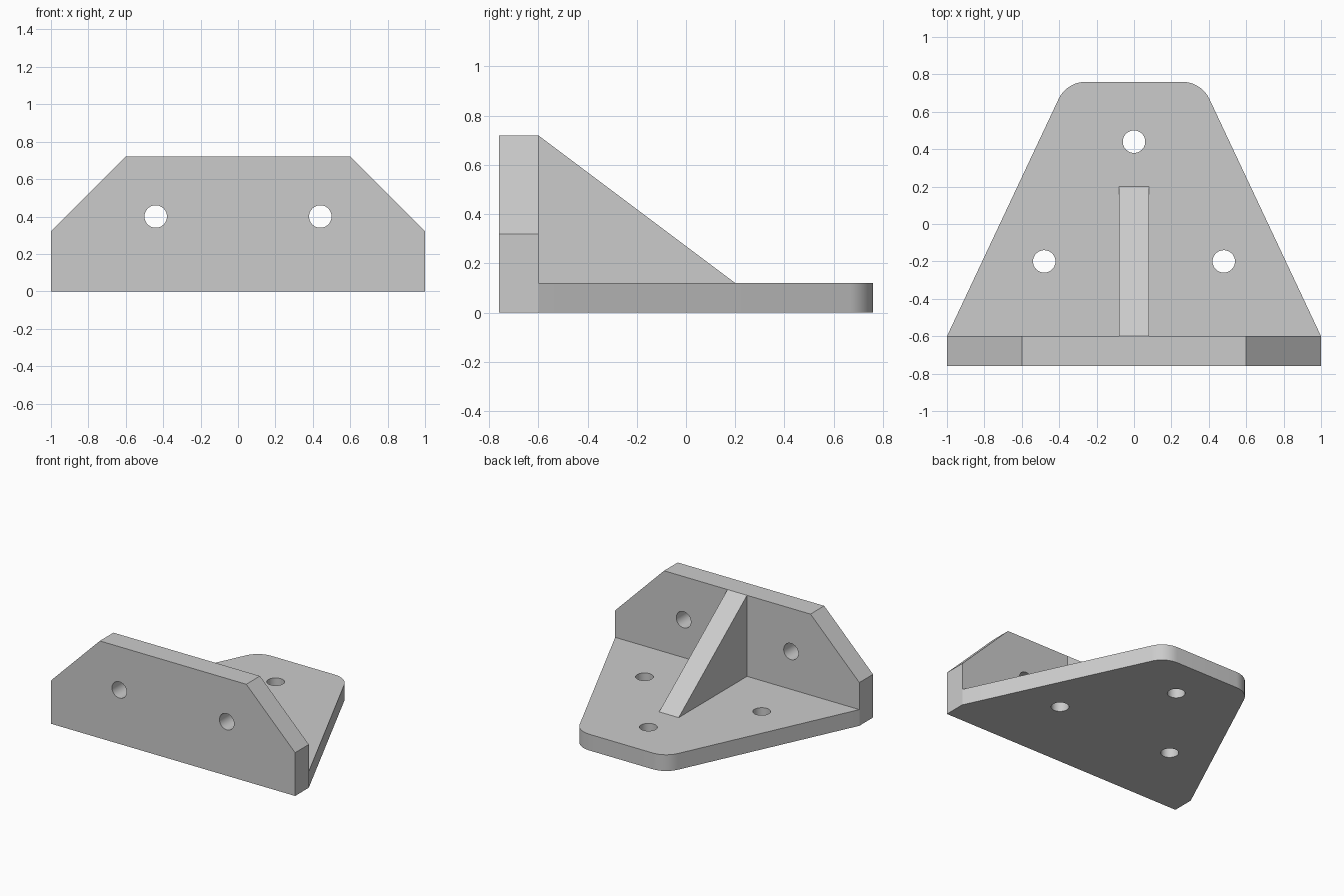
import bpy, bmesh, math
from mathutils import Vector

if "Cube" in bpy.data.objects:
    bpy.data.objects.remove(bpy.data.objects["Cube"], do_unlink=True)

grey = bpy.data.materials.new("plain_grey")
grey.use_nodes = True
grey.diffuse_color = (0.6, 0.6, 0.6, 1)
grey.node_tree.nodes["Principled BSDF"].inputs["Base Color"].default_value = grey.diffuse_color

BACK, INNER, FRONT = 0.76, -0.6, -0.76
THICK, HEIGHT, HOLE_R = 0.12, 0.72, 0.06


def prism(name, points, direction):
    """Extrude a closed outline along a direction."""
    bm = bmesh.new()
    face = bm.faces.new([bm.verts.new(p) for p in points])
    ext = bmesh.ops.extrude_face_region(bm, geom=[face], use_keep_orig=True)
    verts = [g for g in ext["geom"] if isinstance(g, bmesh.types.BMVert)]
    bmesh.ops.translate(bm, verts=verts, vec=direction)
    bmesh.ops.recalc_face_normals(bm, faces=bm.faces)
    mesh = bpy.data.meshes.new(name)
    bm.to_mesh(mesh)
    bm.free()
    mesh.materials.append(grey)
    obj = bpy.data.objects.new(name, mesh)
    bpy.context.collection.objects.link(obj)
    return obj


def activate(obj):
    bpy.ops.object.select_all(action="DESELECT")
    obj.select_set(True)
    bpy.context.view_layer.objects.active = obj


def drill(obj, centre, rotation=(0, 0, 0)):
    """Cut a round through hole."""
    bpy.ops.mesh.primitive_cylinder_add(vertices=48, radius=HOLE_R, depth=0.5,
                                        location=centre, rotation=rotation)
    cutter = bpy.context.object
    cutter.hide_render = True
    cutter.data.materials.append(grey)
    mod = obj.modifiers.new("hole", "BOOLEAN")
    mod.operation, mod.solver, mod.object = "DIFFERENCE", "EXACT", cutter
    activate(obj)
    bpy.ops.object.modifier_apply(modifier=mod.name)
    bpy.data.objects.remove(cutter, do_unlink=True)


def fillet(before, corner, after, radius, steps=12):
    """Points of a rounded corner."""
    a, c, b = Vector(before), Vector(corner), Vector(after)
    u, v = (a - c).normalized(), (b - c).normalized()
    half = u.angle(v) / 2
    centre = c + (u + v).normalized() * radius / math.sin(half)
    start = (c + u * radius / math.tan(half) - centre).normalized()
    end = (c + v * radius / math.tan(half) - centre).normalized()
    return [centre + start.slerp(end, i / steps) * radius for i in range(steps + 1)]


# Base plate: tapered, with two rounded back corners
right_back, left_back = (-0.36, BACK, 0), (0.36, BACK, 0)
right_front, left_front = (-1, INNER, 0), (1, INNER, 0)
outline = [right_front, left_front]
outline += fillet(left_front, left_back, right_back, 0.16)
outline += fillet(left_back, right_back, right_front, 0.16)
base = prism("base_plate", outline, (0, 0, THICK))
for x, y in ((0, 0.44), (0.48, -0.2), (-0.48, -0.2)):
    drill(base, (x, y, THICK / 2))

# Upright wall with chamfered upper corners
side = [(1, 0), (1, 0.32), (0.6, HEIGHT)]
profile = side + [(-x, z) for x, z in reversed(side)]
wall = prism("upright_plate", [(x, FRONT, z) for x, z in profile], (0, INNER - FRONT, 0))
for x in (0.44, -0.44):
    drill(wall, (x, (FRONT + INNER) / 2, 0.4), (math.pi / 2, 0, 0))

# Triangular stiffening rib
rib = prism("support_rib", [(-0.08, INNER, THICK), (-0.08, 0.2, THICK),
                            (-0.08, INNER, HEIGHT)], (0.16, 0, 0))

# Smooth holes and rounded corners, sharp edges elsewhere
for part in (base, wall, rib):
    activate(part)
    bpy.ops.object.shade_smooth_by_angle(angle=math.radians(20))
